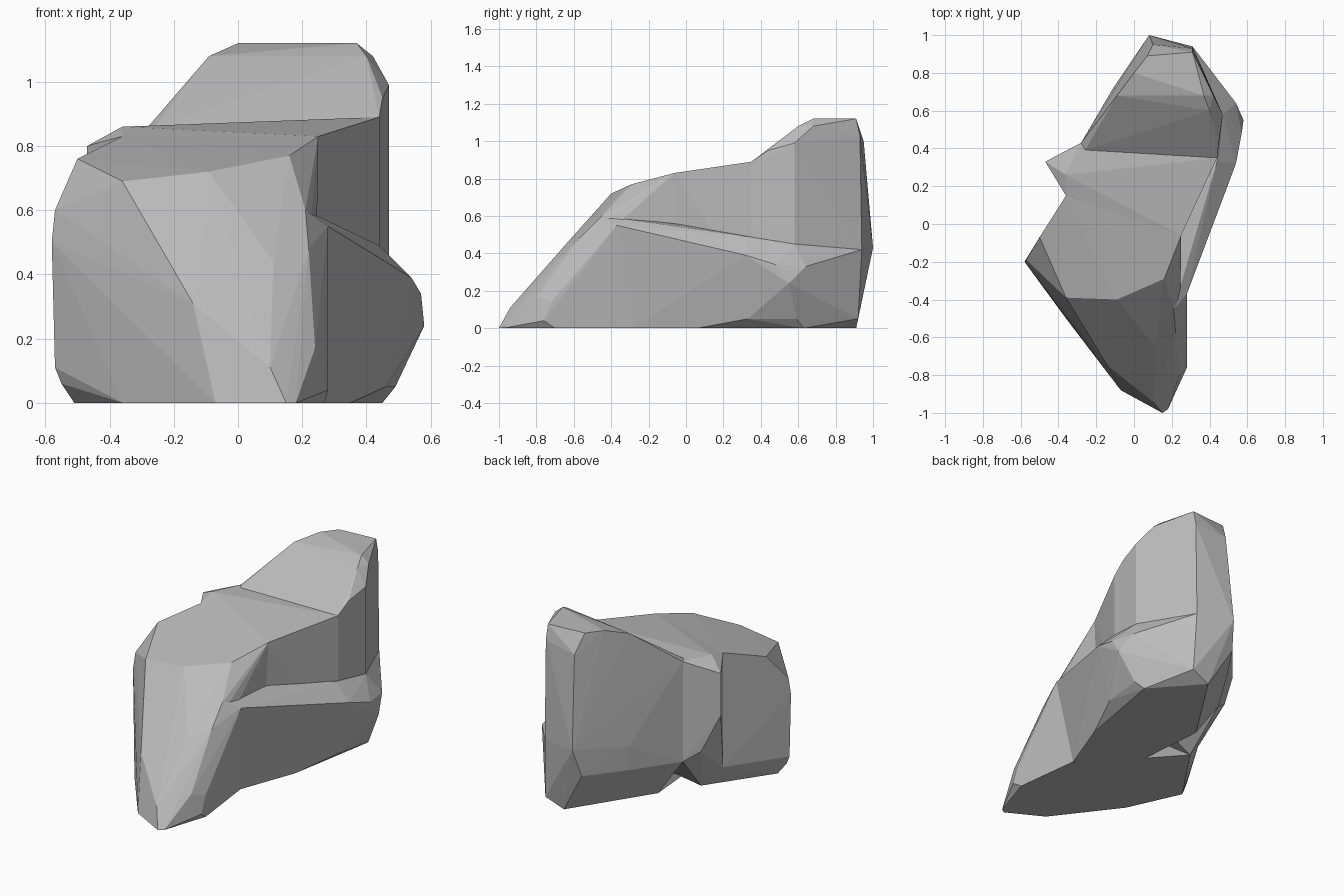
import bpy
import bmesh
from mathutils import Vector

default_cube = bpy.data.objects.get("Cube")
if default_cube:
    bpy.data.objects.remove(default_cube, do_unlink=True)

CENTI = 0.01  # corner positions are given in hundredths of a unit

stone_grey = bpy.data.materials.new("stone_grey")
stone_grey.use_nodes = True
stone_colour = (0.5, 0.5, 0.5, 1.0)
stone_grey.diffuse_color = stone_colour
stone_grey.node_tree.nodes["Principled BSDF"].inputs["Base Color"].default_value = stone_colour


def chiselled_block(name, corners):
    """Make a flat-faced convex block of stone wrapped around its corners."""
    bm = bmesh.new()
    for corner in corners:
        bm.verts.new(Vector(corner) * CENTI)
    hull = bmesh.ops.convex_hull(bm, input=bm.verts)
    loose = [v for v in hull["geom_interior"] if isinstance(v, bmesh.types.BMVert)]
    bmesh.ops.delete(bm, geom=loose, context="VERTS")
    bmesh.ops.recalc_face_normals(bm, faces=bm.faces)
    mesh = bpy.data.meshes.new(name)
    bm.to_mesh(mesh)
    bm.free()
    mesh.materials.append(stone_grey)
    block = bpy.data.objects.new(name, mesh)
    bpy.context.collection.objects.link(block)
    return block


def fuse(target, other):
    """Weld another block into the target and remove the leftover."""
    bpy.context.view_layer.objects.active = target
    union = target.modifiers.new("fuse_" + other.name, "BOOLEAN")
    union.operation = "UNION"
    union.solver = "EXACT"
    union.object = other
    bpy.ops.object.modifier_apply(modifier=union.name)
    bpy.data.objects.remove(other, do_unlink=True)


# Front slope: tall left flank, sloping face and narrow toe
front_crest = [(-50, -7, 76), (-36, -39, 69), (-9, -40, 72), (16, -29, 77), (25, -6, 83), (-36, 15, 83)]
front_flank = [(-57, -19, 60), (-58, -20, 50), (-57, -20, 11), (-55, -20, 6), (-51, -17, 0), (-36, 15, 12)]
front_slope = [(-14, -75, 31), (10, -94, 11), (11, -65, 44), (12, -79, 27), (22, -57, 48), (21, -45, 60), (24, -80, 17)]
front_toe = [(-36, -50, 0), (-7, -88, 0), (15, -100, 0), (18, -98, 0), (20, -30, 0), (22, -6, 20), (-25, 21, 0), (21, -21, 76)]
rock = chiselled_block("rock", front_crest + front_flank + front_slope + front_toe)

# Buttress on the right of the toe
buttress_side = [(24, -80, 17), (28, -72, 14), (28, -76, 4), (28, -37, 55), (22, -57, 48), (21, -45, 60)]
buttress_foot = [(18, -98, 0), (27, -70, 0), (22, -29, 0), (5, -40, 0), (5, -40, 50)]
buttress = chiselled_block("toe_buttress", buttress_side + buttress_foot)

# Middle saddle with the overhanging spur on its left
saddle_top = [(-36, 15, 83), (25, -6, 83), (44, 35, 89), (-26, 39, 86), (-36, 26, 86)]
saddle_spur = [(-47, 33, 80), (-47, 33, 54), (-37, 38, 31), (-36, 15, 12), (-28, 43, 86)]
saddle_foot = [(-28, 43, 24), (-25, 21, 0), (22, -6, 20), (44, 35, 20)]
saddle = chiselled_block("middle_saddle", saddle_top + saddle_spur + saddle_foot)

# Back tower with a bevelled top
tower_cap = [(-9, 68, 108), (40, 60, 108), (0, 80, 112), (37, 68, 112), (7, 89, 112), (31, 91, 112), (42, 68, 108)]
tower_shoulder = [(47, 58, 99), (45, 44, 95), (44, 35, 89), (-26, 39, 86), (-28, 43, 86), (10, 95, 100), (31, 93, 103)]
tower_waist = [(8, 100, 43), (31, 94, 42), (47, 58, 45), (44, 35, 49), (-11, 72, 40)]
tower_foot = [(-28, 43, 24), (-11, 71, 25), (5, 95, 26), (20, 91, 0), (-11, 43, 0), (44, 35, 20), (40, 62, 20)]
tower = chiselled_block("back_tower", tower_cap + tower_shoulder + tower_waist + tower_foot)

# Low plinth whose sloping ledge runs along the right side
ledge_inner = [(21, -45, 60), (25, -7, 56), (44, 33, 49), (47, 58, 45), (31, 94, 42), (8, 100, 43)]
ledge_outer = [(28, -37, 55), (54, 32, 39), (57, 48, 34), (58, 55, 24), (54, 64, 33)]
plinth_side = [(46, 33, 5), (49, 59, 5), (32, 92, 5), (5, 95, 26)]
plinth_base = [(22, -29, 0), (35, 6, 0), (45, 63, 0), (20, 91, 0), (-11, 43, 0), (-5, -30, 0)]
plinth = chiselled_block("ledge_plinth", ledge_inner + ledge_outer + plinth_side + plinth_base)

for block in (buttress, saddle, tower, plinth):
    fuse(rock, block)

# Crisp flat facets
for face in rock.data.polygons:
    face.use_smooth = False
    face.material_index = 0
